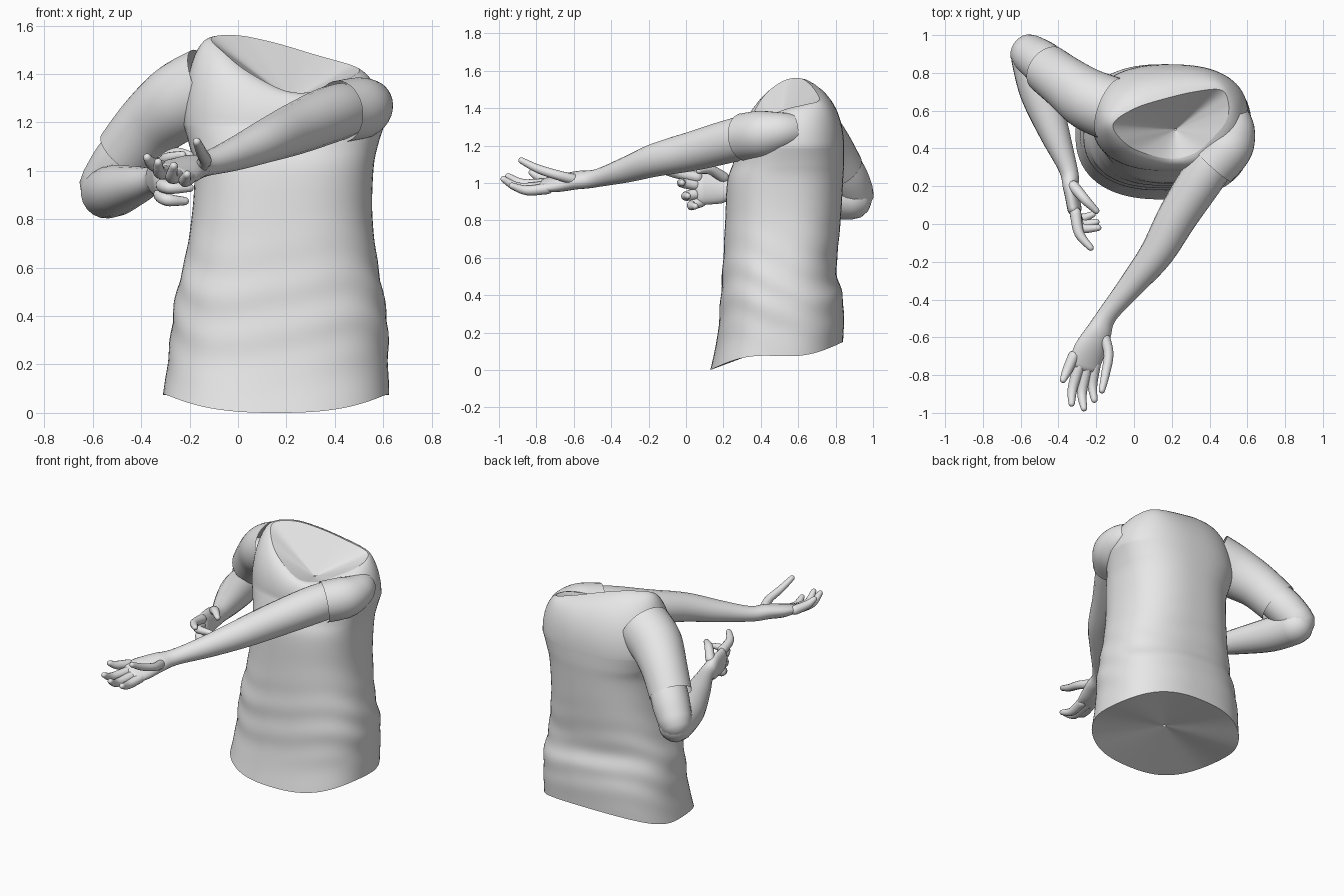
import bpy
import bmesh
import math
from mathutils import Vector

cube = bpy.data.objects.get("Cube")
if cube:
    bpy.data.objects.remove(cube, do_unlink=True)

grey = bpy.data.materials.new("plain_grey")
grey.use_nodes = True
grey.diffuse_color = (0.8, 0.8, 0.8, 1)
grey.node_tree.nodes["Principled BSDF"].inputs["Base Color"].default_value = (0.8, 0.8, 0.8, 1)


def spline(points, steps, closed=False):
    """Smooth curve through tuples of any length."""
    n = len(points)
    result = []

    def at(i):
        return points[i % n] if closed else points[max(0, min(n - 1, i))]

    for i in range(n if closed else n - 1):
        a, b, c, d = at(i - 1), at(i), at(i + 1), at(i + 2)
        for s in range(steps):
            t = s / steps
            result.append(tuple(
                q + 0.5 * t * (r - p + t * (2 * p - 5 * q + 4 * r - w + t * (3 * (q - r) + w - p)))
                for p, q, r, w in zip(a, b, c, d)))
    if not closed:
        result.append(tuple(points[-1]))
    return result


def loft(name, rings, capped=False):
    """Skin a list of equal rings into a smooth object."""
    bm = bmesh.new()
    loops = [[bm.verts.new(p) for p in ring] for ring in rings]
    n = len(loops[0])
    for low, high in zip(loops, loops[1:]):
        for i in range(n):
            j = (i + 1) % n
            bm.faces.new((low[i], low[j], high[j], high[i]))
    if capped:
        bm.faces.new(loops[0][::-1])
        bm.faces.new(loops[-1])
    bmesh.ops.recalc_face_normals(bm, faces=bm.faces[:])
    mesh = bpy.data.meshes.new(name)
    bm.to_mesh(mesh)
    bm.free()
    mesh.shade_smooth()
    mesh.materials.append(grey)
    obj = bpy.data.objects.new(name, mesh)
    bpy.context.collection.objects.link(obj)
    return obj


def tube(name, points, up=(0, 0, 1), capped=True, sides=20):
    """Limb through (x, y, z, radius, flatness) points, with rounded ends."""
    path = [(Vector(p[:3]), p[3], p[4]) for p in spline([(*p, 1)[:5] for p in points], 6)]
    last = len(path) - 1
    sections = []
    for i, (p, r, flat) in enumerate(path):
        tangent = (path[min(i + 1, last)][0] - path[max(i - 1, 0)][0]).normalized()
        sections.append((p, r, flat, tangent))
    if capped:
        def dome(section, sign):
            p, r, flat, t = section
            angles = [math.radians(a) for a in (30, 55, 75, 88)]
            return [(p + t * sign * r * flat * math.sin(a), r * math.cos(a), flat, t)
                    for a in angles]
        sections = dome(sections[0], -1)[::-1] + sections + dome(sections[-1], 1)
    rings = []
    for p, r, flat, t in sections:
        across = t.cross(Vector(up)).normalized()
        normal = across.cross(t)
        rings.append([p + across * r * math.cos(a) + normal * r * flat * math.sin(a)
                      for a in (math.tau * k / sides for k in range(sides))])
    return loft(name, rings, capped)


# Shirt body: side and depth limits at each height, then the neck rim
SIDES = 72
body = [  # height, right, left, front, back
    (0, -0.31, 0.625, 0.13, 0.84),
    (0.15, -0.29, 0.62, 0.165, 0.845),
    (0.3, -0.275, 0.62, 0.18, 0.835),
    (0.45, -0.255, 0.6, 0.19, 0.805),
    (0.6, -0.22, 0.575, 0.2, 0.815),
    (0.8, -0.19, 0.555, 0.21, 0.83),
    (1.0, -0.18, 0.56, 0.22, 0.84),
    (1.1, -0.2, 0.577, 0.25, 0.845),
    (1.19, -0.225, 0.605, 0.28, 0.845),
]
neck = [
    (0.49, 0.55, 1.4), (0.5, 0.64, 1.42), (0.46, 0.71, 1.44), (0.32, 0.7, 1.48),
    (0.15, 0.66, 1.53), (0, 0.61, 1.56), (-0.11, 0.53, 1.55), (-0.06, 0.44, 1.49),
    (0.04, 0.38, 1.41), (0.2, 0.345, 1.33), (0.33, 0.38, 1.33), (0.43, 0.47, 1.37),
]


def power(v):
    return math.copysign(abs(v) ** 0.82, v)


rings = []
for z, right, left, front, back in spline(body, 8):
    ring = []
    for k in range(SIDES):
        a = math.tau * k / SIDES
        # soft cloth folds, strongest around the waist
        fade = math.exp(-((z - 0.4) / 0.25) ** 2)
        fold = 1 + 0.009 * fade * math.sin(34 * z + 3 * math.sin(2 * a) + 2 * a)
        x = (right + left) / 2 + (left - right) / 2 * power(math.cos(a)) * fold
        y = (front + back) / 2 + (back - front) / 2 * power(math.sin(a)) * fold
        # hem rises in a wave from front to back
        u = (y - 0.13) / 0.71
        tilt = 0.15 * u + 0.028 * math.sin(math.tau * u)
        ring.append(Vector((x, y, z + tilt * max(0, 1 - z / 1.1))))
    rings.append(ring)
chest = rings[-1]
rim = [Vector(p) for p in spline(neck, SIDES // len(neck), closed=True)]
for step in range(1, 13):
    a = math.pi / 2 * step / 12
    rings.append([Vector((r.x + (c.x - r.x) * math.cos(a), r.y + (c.y - r.y) * math.cos(a),
                          c.z + (r.z - c.z) * math.sin(a))) for c, r in zip(chest, rim)])
loft("shirt_body", rings)


def lining(name, edge, centre):
    """Shallow hollow that closes an opening of the shirt."""
    loft(name, [[p.lerp(Vector(centre), t) for p in edge]
                for t in (0, 0.25, 0.5, 0.75, 0.98)], capped=False)


lining("neck_lining", rim, (0.22, 0.5, 1.29))
lining("hem_lining", rings[0], (0.16, 0.48, 0.13))

# Sleeves
tube("right_sleeve", [(-0.12, 0.61, 1.345, 0.17), (-0.24, 0.66, 1.285, 0.163),
                      (-0.36, 0.745, 1.19, 0.142), (-0.46, 0.82, 1.07, 0.132)],
     capped=False, sides=32)
tube("left_sleeve", [(0.52, 0.58, 1.285, 0.085), (0.535, 0.5, 1.275, 0.105),
                     (0.505, 0.41, 1.26, 0.127), (0.42, 0.31, 1.245, 0.128)],
     capped=False, sides=32)

# Arms, running on into the palms
tube("right_upper_arm", [(-0.38, 0.77, 1.17, 0.11), (-0.48, 0.85, 1.04, 0.117),
                         (-0.55, 0.9, 0.945, 0.105)])
tube("right_forearm", [(-0.545, 0.885, 0.91, 0.107), (-0.5, 0.7, 0.92, 0.105),
                       (-0.42, 0.48, 0.94, 0.08), (-0.345, 0.28, 0.96, 0.054, 0.9),
                       (-0.335, 0.19, 0.97, 0.08, 0.5), (-0.315, 0.08, 0.97, 0.088, 0.42)],
     up=(1, 0, 0.1))
tube("left_arm", [(0.5, 0.45, 1.26, 0.1), (0.4, 0.3, 1.24, 0.117), (0.24, 0.055, 1.175, 0.107),
                  (0.12, -0.155, 1.125, 0.09), (-0.01, -0.32, 1.07, 0.069),
                  (-0.14, -0.48, 1.025, 0.053, 0.9), (-0.19, -0.58, 1.015, 0.072, 0.65),
                  (-0.235, -0.67, 1.0, 0.088, 0.48), (-0.265, -0.75, 0.99, 0.086, 0.36)],
     up=(0.35, 0, 1))


def fingers(side, digits):
    for finger, points in digits.items():
        radii = [0.03, 0.026, 0.023, 0.019][:len(points) - 1] + [0.017]
        tube(side + "_" + finger, [(*p, r) for p, r in zip(points, radii)], sides=12)


fingers("left", {
    "thumb": [(-0.17, -0.56, 1.01), (-0.135, -0.68, 1.04), (-0.15, -0.79, 1.075), (-0.17, -0.88, 1.12)],
    "index": [(-0.205, -0.74, 0.97), (-0.22, -0.85, 0.96), (-0.21, -0.93, 0.985)],
    "middle": [(-0.25, -0.76, 0.98), (-0.275, -0.89, 0.975), (-0.265, -0.975, 1.02)],
    "ring_finger": [(-0.29, -0.75, 0.995), (-0.325, -0.87, 0.995), (-0.33, -0.95, 1.035)],
    "little_finger": [(-0.32, -0.7, 1.015), (-0.355, -0.78, 1.03), (-0.375, -0.825, 1.055)],
})
fingers("right", {
    "thumb": [(-0.32, 0.2, 1.03), (-0.26, 0.13, 1.07), (-0.2, 0.07, 1.065)],
    "index": [(-0.31, 0.06, 1.03), (-0.29, -0.05, 1.05), (-0.23, -0.125, 1.065)],
    "middle": [(-0.31, 0.05, 0.99), (-0.28, -0.02, 1.0), (-0.19, -0.02, 1.0)],
    "ring_finger": [(-0.31, 0.05, 0.94), (-0.28, 0.0, 0.93), (-0.2, 0.01, 0.93)],
    "little_finger": [(-0.32, 0.08, 0.9), (-0.29, 0.03, 0.88), (-0.22, 0.05, 0.875)],
})
